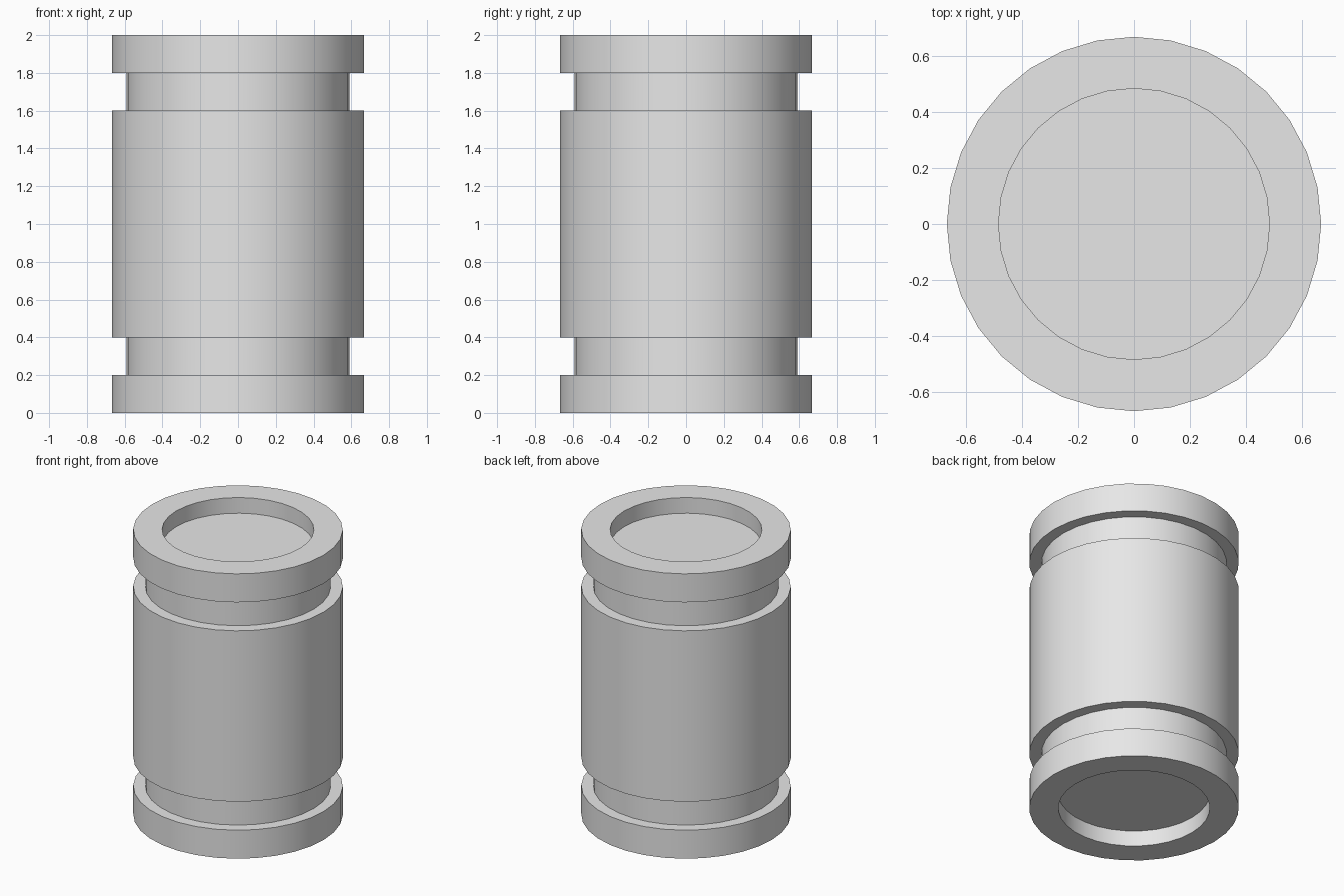
import bpy
import bmesh
from math import cos, sin, tau, radians

SIDES = 32
HEIGHT = 2.0
OUTER, GROOVE, RECESS = 0.667, 0.59, 0.483
RECESS_DEPTH = 0.11

cube = bpy.data.objects.get("Cube")
if cube:
    bpy.data.objects.remove(cube, do_unlink=True)

# Plain grey material
grey = bpy.data.materials.new("light grey")
grey.use_nodes = True
colour = (0.8, 0.8, 0.8, 1.0)
grey.diffuse_color = colour
grey.node_tree.nodes["Principled BSDF"].inputs["Base Color"].default_value = colour

# Lower half of the outline as (radius, height), from recess to upper groove edge
lower = [
    (RECESS, RECESS_DEPTH),
    (RECESS, 0.0),
    (OUTER, 0.0),
    (OUTER, 0.2),
    (GROOVE, 0.2),
    (GROOVE, 0.4),
    (OUTER, 0.4),
]
profile = lower + [(r, HEIGHT - z) for r, z in reversed(lower)]


def turned_solid(name, outline, material):
    """Revolve an outline about z and close both ends."""
    bm = bmesh.new()
    rings = [
        [bm.verts.new((r * cos(tau * i / SIDES), r * sin(tau * i / SIDES), z))
         for i in range(SIDES)]
        for r, z in outline
    ]
    for a, b in zip(rings, rings[1:]):
        for i in range(SIDES):
            j = (i + 1) % SIDES
            bm.faces.new((a[i], a[j], b[j], b[i]))
    bm.faces.new(reversed(rings[0]))
    bm.faces.new(rings[-1])
    bmesh.ops.recalc_face_normals(bm, faces=bm.faces[:])
    mesh = bpy.data.meshes.new(name)
    bm.to_mesh(mesh)
    bm.free()
    mesh.materials.append(material)
    obj = bpy.data.objects.new(name, mesh)
    bpy.context.collection.objects.link(obj)
    return obj


# Grooved drum with a shallow round recess in each end
drum = turned_solid("grooved_drum", profile, grey)
bpy.ops.object.select_all(action="DESELECT")
drum.select_set(True)
bpy.context.view_layer.objects.active = drum
bpy.ops.object.shade_smooth_by_angle(angle=radians(30))
